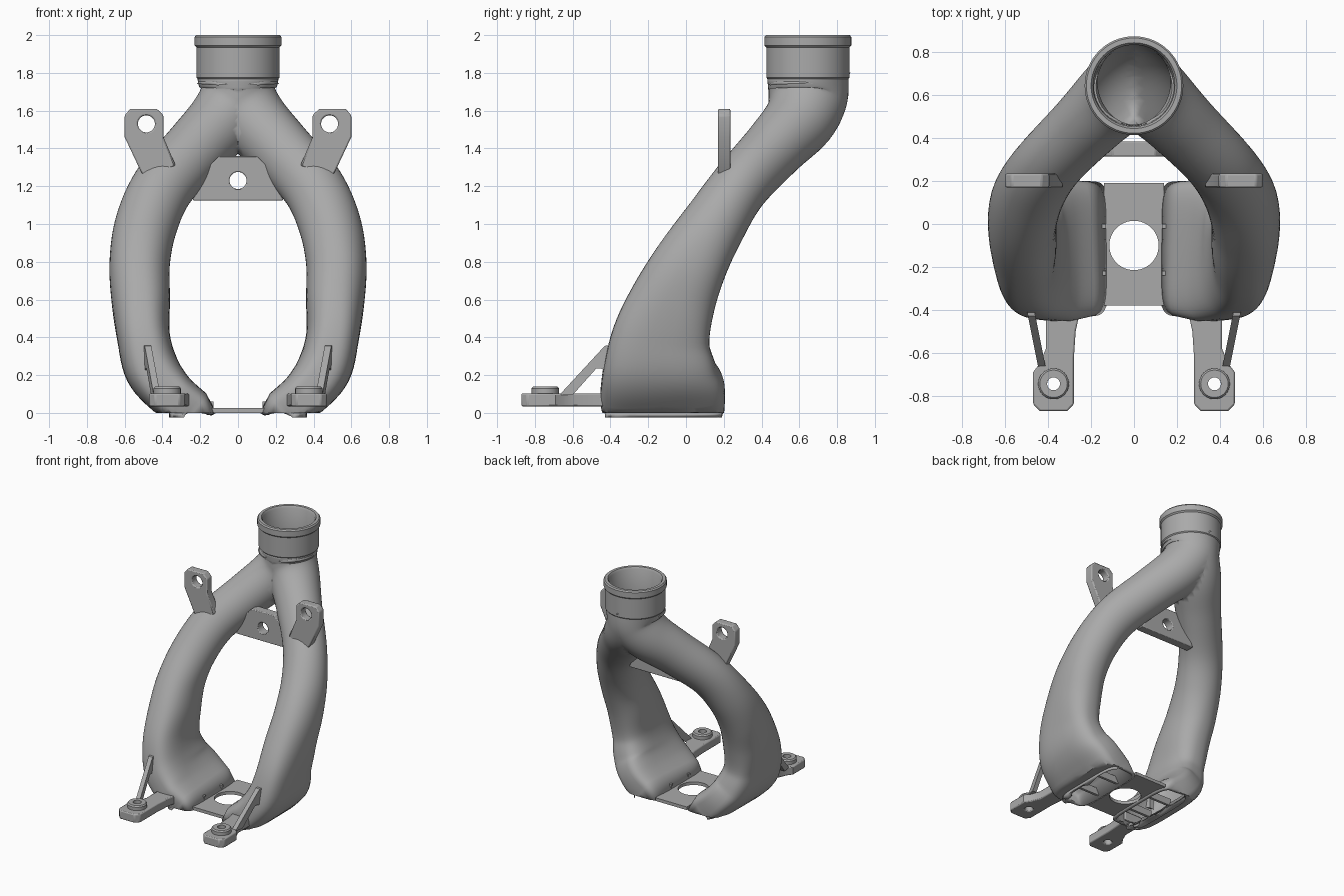
import bpy, bmesh, math
from mathutils import Vector

if "Cube" in bpy.data.objects:
    bpy.data.objects.remove(bpy.data.objects["Cube"], do_unlink=True)

grey = bpy.data.materials.new("plain grey")
grey.use_nodes = True
grey.diffuse_color = (0.4, 0.4, 0.4, 1)
grey.node_tree.nodes["Principled BSDF"].inputs["Base Color"].default_value = (0.4, 0.4, 0.4, 1)


def finish(name, bm, mirror=False, bevel=0.0):
    mesh = bpy.data.meshes.new(name)
    bm.to_mesh(mesh)
    bm.free()
    mesh.materials.append(grey)
    ob = bpy.data.objects.new(name, mesh)
    bpy.context.scene.collection.objects.link(ob)
    bpy.ops.object.select_all(action='DESELECT')
    ob.select_set(True)
    bpy.context.view_layer.objects.active = ob
    bpy.ops.object.shade_smooth_by_angle(angle=math.radians(35))
    if bevel:
        mod = ob.modifiers.new("bevel", 'BEVEL')
        mod.width, mod.segments, mod.limit_method = bevel, 2, 'ANGLE'
        mod.angle_limit = math.radians(40)
    if mirror:
        mod = ob.modifiers.new("mirror", 'MIRROR')
        mod.merge_threshold = 0.001
    return ob


def circle(cx, cy, r, n=32):
    return [(cx + r * math.cos(2 * math.pi * i / n), cy + r * math.sin(2 * math.pi * i / n))
            for i in range(n)]


def prism(plane, outline, low, high, hole=None):
    """Extrude an outline with an optional hole; plane maps (a, b, depth) to xyz."""
    bm = bmesh.new()
    edges = []
    for loop in [outline] + ([hole] if hole else []):
        vs = [bm.verts.new(plane(a, b, low)) for a, b in loop]
        edges += [bm.edges.new((vs[i - 1], vs[i])) for i in range(len(vs))]
    bmesh.ops.triangle_fill(bm, edges=edges, use_beauty=True)
    ext = bmesh.ops.extrude_face_region(bm, geom=bm.faces[:])
    step = Vector(plane(0, 0, high)) - Vector(plane(0, 0, low))
    bmesh.ops.translate(bm, vec=step, verts=[g for g in ext["geom"] if isinstance(g, bmesh.types.BMVert)])
    bmesh.ops.recalc_face_normals(bm, faces=bm.faces[:])
    return bm


def flat(a, b, d):
    return (a, b, d)


def upright(a, b, d):
    return (a, d, b)


def sideways(a, b, d):
    return (d, a, b)


def lathe(profile, cx, cy, n=64):
    bm = bmesh.new()
    rings = [[bm.verts.new((x, y, z)) for x, y in circle(cx, cy, r, n)] for r, z in profile]
    for k in range(len(rings)):
        a, b = rings[k - 1], rings[k]
        for i in range(n):
            bm.faces.new((a[i - 1], a[i], b[i], b[i - 1]))
    bmesh.ops.recalc_face_normals(bm, faces=bm.faces[:])
    return bm


# Forked duct: centre x y z, half width, half depth, squareness
stations = [Vector(s) for s in (
    (0, .645, 1.78, .215, .215, 2), (.005, .645, 1.67, .2, .21, 2),
    (.08, .6, 1.55, .185, .19, 2), (.22, .465, 1.4, .17, .165, 2),
    (.395, .285, 1.2, .165, .155, 2), (.485, .15, 1.0, .165, .17, 2),
    (.52, .03, .8, .16, .195, 2.2), (.515, -.065, .6, .155, .225, 2.4),
    (.5, -.13, .4, .14, .26, 2.8), (.455, -.14, .23, .145, .3, 3.2),
    (.36, -.125, .105, .13, .33, 4), (.24, -.115, 0, .125, .315, 5))]


def spline(points, steps):
    out = []
    for i in range(len(points) - 1):
        p0, p1 = points[max(i - 1, 0)], points[i]
        p2, p3 = points[i + 1], points[min(i + 2, len(points) - 1)]
        for k in range(steps):
            t = k / steps
            out.append(p1 + (p2 - p0) * (t / 2) + (p0 * 2 - p1 * 5 + p2 * 4 - p3) * (t * t / 2)
                       + (p1 * 3 - p0 - p2 * 3 + p3) * (t ** 3 / 2))
    return out + [points[-1]]


path = spline(stations, 6)
SIDES = 48
bm = bmesh.new()
rings = []
for i, s in enumerate(path):
    centre = Vector(s[:3])
    if 0 < i < len(path) - 1:
        t = (Vector(path[i + 1][:3]) - Vector(path[i - 1][:3])).normalized()
    else:
        t = Vector((0, 0, -1))
    u = Vector((-t.z, 0, t.x)).normalized()
    v = u.cross(t)
    ring = []
    for k in range(SIDES):
        c, d = math.cos(2 * math.pi * k / SIDES), math.sin(2 * math.pi * k / SIDES)
        p = (centre + u * s[3] * math.copysign(abs(c) ** (2 / s[5]), c)
             + v * s[4] * math.copysign(abs(d) ** (2 / s[5]), d))
        p.z = max(p.z, 0)
        ring.append(bm.verts.new(p))
    rings.append(ring)
for a, b in zip(rings, rings[1:]):
    for k in range(SIDES):
        n = (k + 1) % SIDES
        bm.faces.new((a[k], b[k], b[n], a[n]))
bmesh.ops.bisect_plane(bm, geom=bm.verts[:] + bm.edges[:] + bm.faces[:], dist=1e-5,
                       plane_co=(0, 0, 0), plane_no=(1, 0, 0), clear_inner=True)
duct = finish("forked_duct", bm, mirror=True)
wall = duct.modifiers.new("wall", 'SOLIDIFY')
wall.thickness, wall.offset = 0.025, -1

# Inlet collar with its lip
finish("inlet_collar", lathe([(.19, 1.75), (.212, 1.765), (.22, 1.775), (.22, 1.935), (.23, 1.945),
                              (.23, 1.99), (.222, 2), (.2, 2), (.19, 1.985)], 0, .645))

# Base plate joining the two outlets
finish("base_plate", prism(flat, [(-.14, -.38), (.14, -.38), (.14, .19), (-.14, .19)],
                           0, .025, circle(0, -.1, .115, 48)))

# Guide vanes inside the outlets
for i, y in enumerate((-.24, -.02)):
    finish(f"outlet_vane_{i + 1}", prism(flat, [(.13, y), (.35, y), (.35, y + .02), (.13, y + .02)],
                                         .005, .06), mirror=True)

# Upper mounting ears
finish("upper_ear", prism(upright, [(.33, 1.31), (.5, 1.25), (.52, 1.29), (.6, 1.46), (.6, 1.575),
                                    (.57, 1.61), (.43, 1.61), (.395, 1.575), (.395, 1.46)],
                          .17, .235, circle(.485, 1.53, .045)), mirror=True, bevel=.008)

# Web between the duct branches
finish("centre_web", prism(upright, [(-.24, 1.125), (.24, 1.125), (.16, 1.3), (.1, 1.36),
                                     (-.1, 1.36), (-.16, 1.3)],
                           .315, .385, circle(0, 1.23, .045)), bevel=.006)

# Front feet: arm, boss and strut
finish("foot_arm", prism(flat, [(.28, -.84), (.31, -.872), (.44, -.872), (.47, -.84), (.47, -.69),
                                (.44, -.65), (.41, -.58), (.41, -.4), (.25, -.4), (.272, -.5), (.28, -.62)],
                         .035, .103, circle(.375, -.745, .03, 24)), mirror=True, bevel=.008)
finish("foot_boss", lathe([(.03, .09), (.072, .09), (.072, .13), (.064, .14), (.03, .14)],
                          .375, -.745, 32), mirror=True)
bm = prism(sideways, [(-.67, .095), (-.43, .355), (-.38, .36), (-.38, .2), (-.45, .235), (-.475, .235),
                      (-.6, .095)], .415, .45)
for vert in bm.verts:
    vert.co.x += (vert.co.y + .65) * .2
finish("foot_strut", bm, mirror=True)
